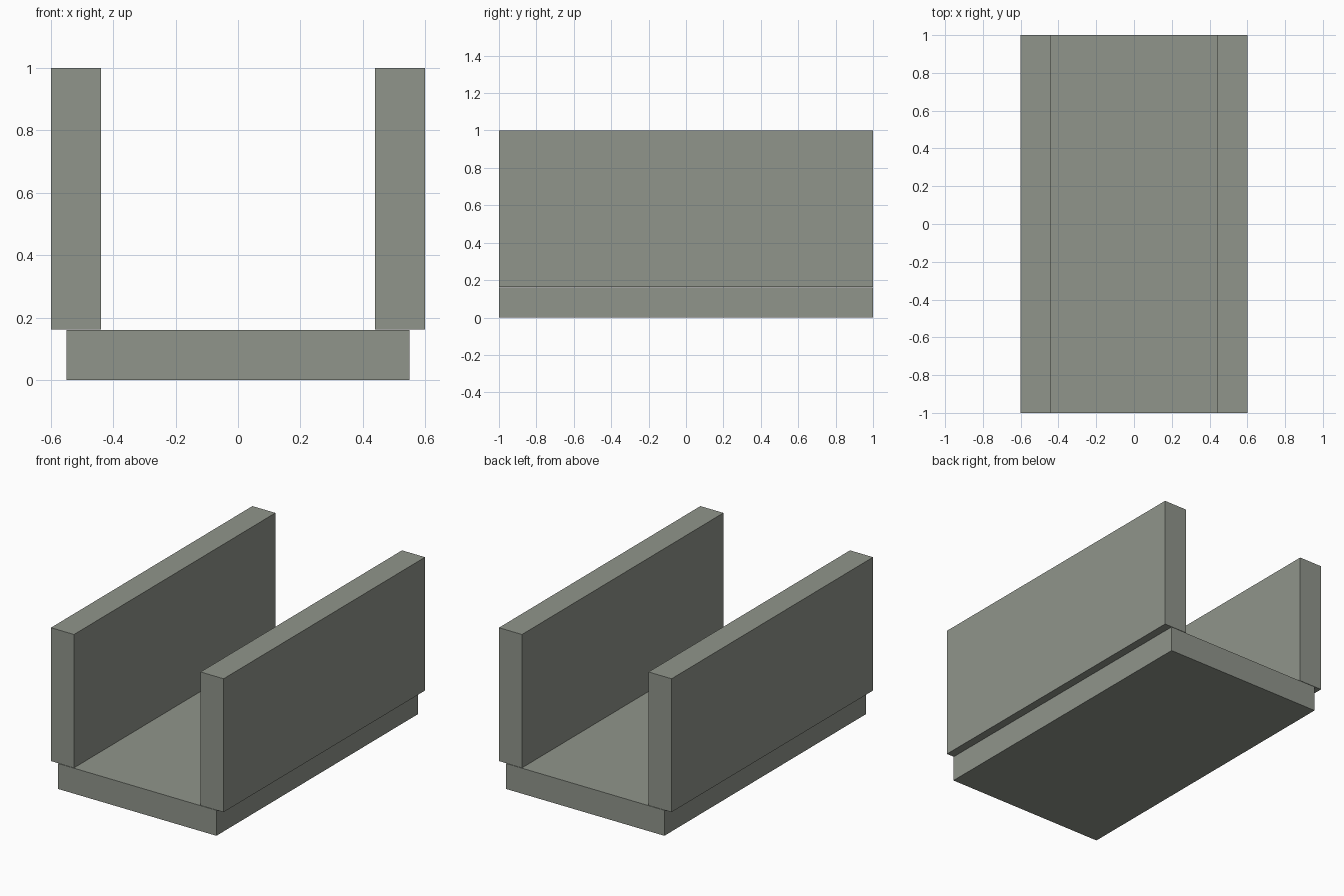
import bpy

if "Cube" in bpy.data.objects:
    bpy.data.objects.remove(bpy.data.objects["Cube"])

# Single grey-green stone colour
stone = bpy.data.materials.new("grey_stone")
stone.diffuse_color = (0.28, 0.30, 0.26, 1.0)
stone.use_nodes = True
stone.node_tree.nodes["Principled BSDF"].inputs["Base Color"].default_value = stone.diffuse_color


def box(name, x0, x1, z0, z1):
    """Slab running the full depth of the channel (y from -1 to 1)."""
    bpy.ops.mesh.primitive_cube_add(size=1, location=((x0 + x1) / 2, 0, (z0 + z1) / 2))
    ob = bpy.context.object
    ob.name = name
    ob.scale = (x1 - x0, 2.0, z1 - z0)
    bpy.ops.object.transform_apply(location=False, rotation=False, scale=True)
    ob.data.materials.append(stone)
    return ob


# Floor slab
box("floor_slab", -0.55, 0.55, 0.0, 0.16)

# Side walls, overhanging the floor slightly
box("left_wall", -0.60, -0.44, 0.162, 1.0)
box("right_wall", 0.44, 0.60, 0.162, 1.0)
